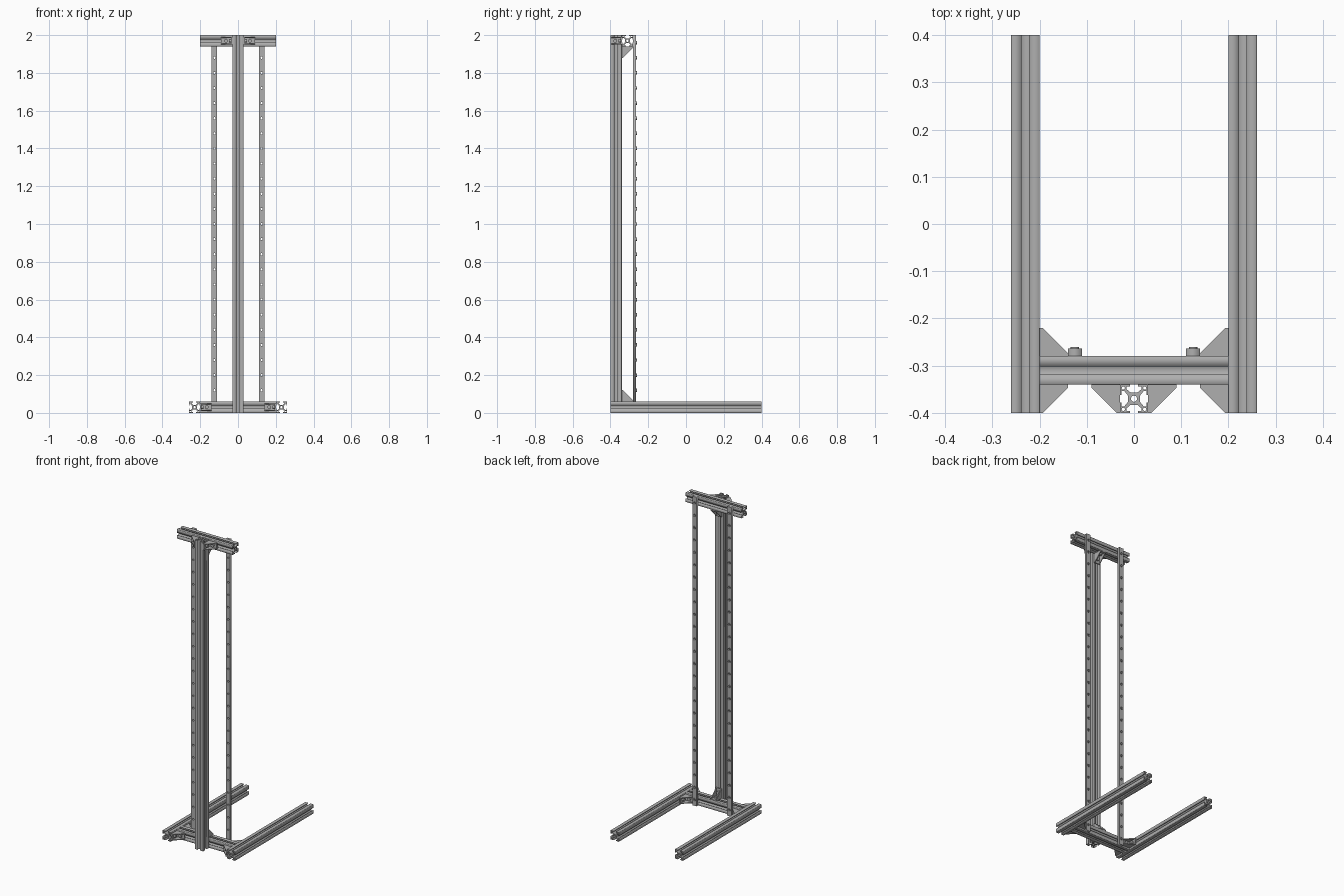
import bpy, bmesh
from math import cos, sin, pi
from mathutils import Matrix, Vector

if "Cube" in bpy.data.objects:
    bpy.data.objects.remove(bpy.data.objects["Cube"])

metal = bpy.data.materials.new("aluminium grey")
metal.use_nodes = True
GREY = (0.43, 0.43, 0.43, 1)
metal.diffuse_color = GREY
metal.node_tree.nodes["Principled BSDF"].inputs["Base Color"].default_value = GREY

X, Y, Z = Vector((1, 0, 0)), Vector((0, 1, 0)), Vector((0, 0, 1))
MM = 0.002


def frame(origin, a, b, c):
    """Matrix that maps local x, y, z onto the directions a, b, c."""
    m = Matrix((a, b, c)).transposed().to_4x4()
    m.translation = origin
    return m


def circle(x, y, r, n=12):
    return [(x + r * cos(2 * pi * i / n), y + r * sin(2 * pi * i / n)) for i in range(n)]


def finish(name, bm, matrix):
    bm.transform(matrix)
    bmesh.ops.remove_doubles(bm, verts=bm.verts, dist=0.00001)
    bmesh.ops.recalc_face_normals(bm, faces=bm.faces)
    mesh = bpy.data.meshes.new(name)
    bm.to_mesh(mesh)
    bm.free()
    mesh.materials.append(metal)
    obj = bpy.data.objects.new(name, mesh)
    bpy.context.collection.objects.link(obj)
    return obj


def extruded(loops, depth):
    """Filled outlines (inner loops become holes), extruded from z = 0 to depth."""
    curve = bpy.data.curves.new("profile", 'CURVE')
    curve.dimensions = '2D'
    curve.fill_mode = 'BOTH'
    curve.extrude = depth / 2
    for loop in loops:
        spline = curve.splines.new('POLY')
        spline.points.add(len(loop) - 1)
        for point, (x, y) in zip(spline.points, loop):
            point.co = (x, y, 0, 1)
        spline.use_cyclic_u = True
    temp = bpy.data.objects.new("profile", curve)
    bpy.context.collection.objects.link(temp)
    graph = bpy.context.evaluated_depsgraph_get()
    mesh = bpy.data.meshes.new_from_object(temp.evaluated_get(graph))
    bm = bmesh.new()
    bm.from_mesh(mesh)
    bmesh.ops.translate(bm, verts=bm.verts, vec=(0, 0, depth / 2))
    bpy.data.objects.remove(temp)
    bpy.data.meshes.remove(mesh)
    bpy.data.curves.remove(curve)
    return bm


# Slotted extrusion profile: one corner turned four times, with bored centre and corners
quarter = [(6.5, 3.5), (10.2, 8), (13, 8), (13, 4), (15, 4), (15, 14.3),
           (14.3, 15), (4, 15), (4, 13), (8, 13), (8, 10.2), (3.5, 6.5)]
slot_profile = []
for cosine, sine in ((1, 0), (0, 1), (-1, 0), (0, -1)):
    slot_profile += [((x * cosine - y * sine) * MM, (x * sine + y * cosine) * MM) for x, y in quarter]
slot_loops = [slot_profile, circle(0, 0, 3.3 * MM)]
slot_loops += [circle(sx * 11.3 * MM, sy * 11.3 * MM, 1.8 * MM, 8) for sx in (-1, 1) for sy in (-1, 1)]


def beam(name, start, a, b, c, length):
    finish(name, extruded(slot_loops, length), frame(start, a, b, c))


beam("post", (0, -0.37, 0), X, Y, Z, 2)
beam("bottom_crossbeam", (-0.2, -0.31, 0.03), Y, Z, X, 0.4)
beam("top_crossbeam", (-0.2, -0.31, 1.97), Y, Z, X, 0.4)
for side, s in (("left", 1), ("right", -1)):
    beam(side + "_foot", (s * 0.23, -0.4, 0.03), Z, X, Y, 0.8)

# Perforated rails with a raised rim around every hole
heights = [0.04 + 0.08 * i for i in range(25)]
for side, s in (("left", 1), ("right", -1)):
    x = s * 0.125
    outline = [(-0.015, 0), (0.015, 0), (0.015, 2), (-0.015, 2)]
    holes = [circle(0, z, 0.006) for z in heights]
    finish(side + "_rail", extruded([outline] + holes, 0.016), frame((x, -0.28, 0), X, Z, Y))
    rims = holes + [circle(0, z, 0.009) for z in heights]
    finish(side + "_rail_rims", extruded(rims, 0.004), frame((x, -0.264, 0), X, Z, Y))


# Corner brackets: two plates, two triangular cheeks and a bolt on each plate
def box(bm, low, high):
    size = Vector(high) - Vector(low)
    middle = (Vector(high) + Vector(low)) / 2
    bmesh.ops.create_cube(bm, size=1, matrix=Matrix.Translation(middle) @ Matrix.Diagonal((*size, 1)))


def bracket(name, corner, a, b, c):
    bm = bmesh.new()
    size, half, plate, cheek = 0.06, 0.02, 0.007, 0.005
    box(bm, (0, 0, cheek - half), (size, plate, half - cheek))
    box(bm, (0, plate, cheek - half), (plate, size, half - cheek))
    outline = [(0, 0), (size, 0), (size, plate), (plate, size), (0, size)]
    for z in (-half, half - cheek):
        face = bm.faces.new([bm.verts.new((x, y, z)) for x, y in outline])
        sweep = bmesh.ops.extrude_face_region(bm, geom=[face], use_keep_orig=True)["geom"]
        bmesh.ops.translate(bm, vec=(0, 0, cheek),
                            verts=[g for g in sweep if isinstance(g, bmesh.types.BMVert)])
    for place, turn in (((0.034, 0.011, 0), Matrix.Rotation(pi / 2, 4, 'X')),
                        ((0.011, 0.034, 0), Matrix.Rotation(pi / 2, 4, 'Y'))):
        bmesh.ops.create_cone(bm, cap_ends=True, segments=12, radius1=0.01, radius2=0.01,
                              depth=0.012, matrix=Matrix.Translation(place) @ turn)
    finish(name, bm, frame(corner, a, b, c))


for side, s in (("left", 1), ("right", -1)):
    bracket(side + "_foot_rear_bracket", (s * 0.2, -0.28, 0.03), -s * X, Y, Z)
    bracket(side + "_foot_front_bracket", (s * 0.2, -0.34, 0.03), -s * X, -Y, Z)
    bracket(side + "_top_bracket", (s * 0.03, -0.34, 1.97), s * X, -Y, Z)
bracket("post_lower_bracket", (0, -0.34, 0.06), Y, Z, X)
bracket("post_upper_bracket", (0, -0.34, 1.94), Y, -Z, X)
